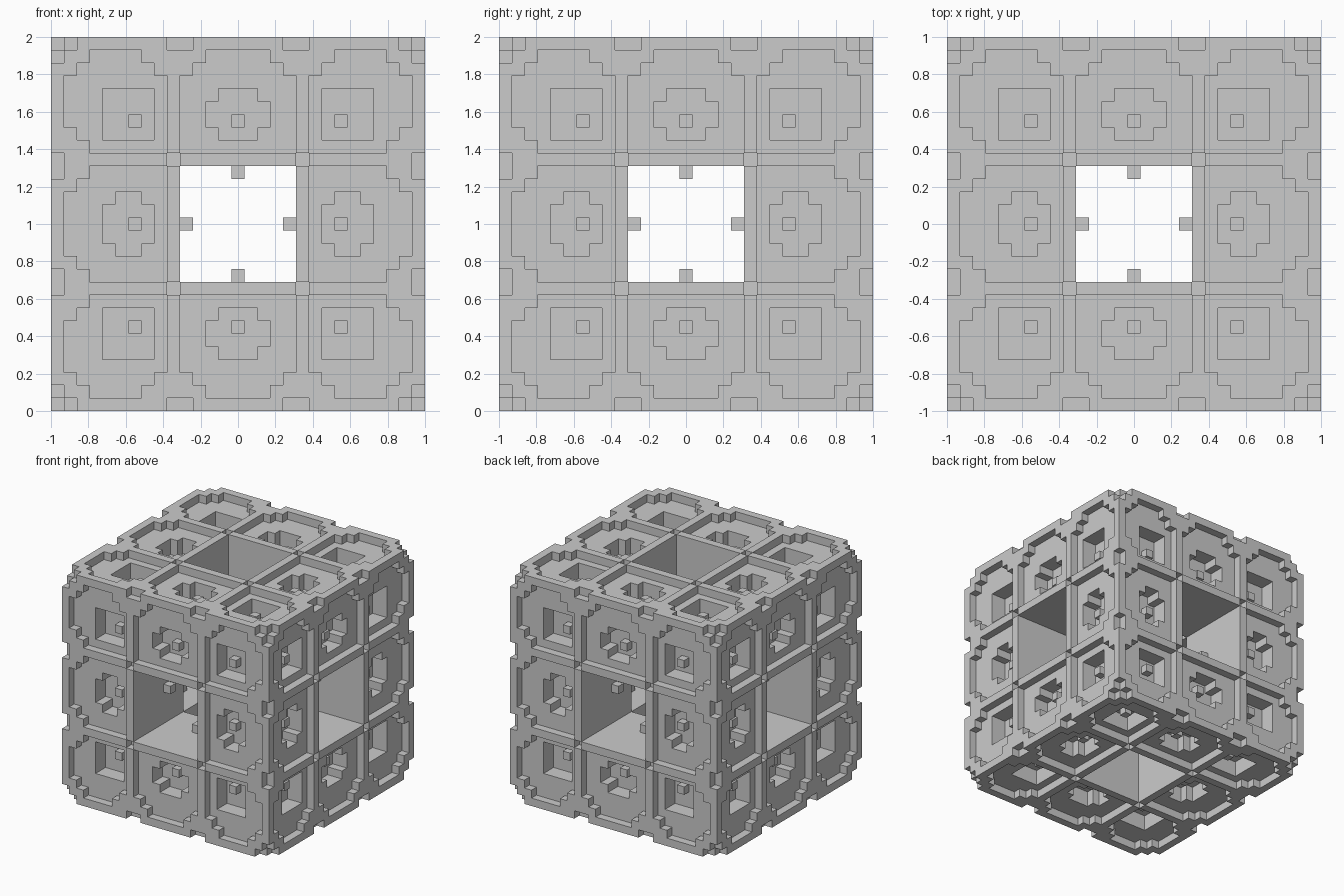
import bpy, bmesh
from mathutils import Vector

if "Cube" in bpy.data.objects:
    bpy.data.objects.remove(bpy.data.objects["Cube"])

N = 29                 # blocks along each side
S = 2.0 / N            # block size
HOLE = 10              # first folded index inside the tunnels

# Shallow panel outline: row -> (first, last) column, in folded coordinates
OUTER = {1: (3, 6), 2: (2, 7), 3: (1, 8), 4: (1, 8), 5: (1, 8), 6: (1, 8),
         7: (2, 8), 8: (3, 8), 10: (3, 8), 11: (2, 8), 12: (1, 8),
         13: (1, 8), 14: (1, 8)}


def fold(i):
    return min(i, N - 1 - i)


def shallow(a, b):
    if a > b:
        a, b = b, a
    return b in OUTER and OUTER[b][0] <= a <= OUTER[b][1]


def deep(a, b):
    if a > b:
        a, b = b, a
    if not 4 <= a <= 7:
        return False
    return 4 <= b <= 7 or b >= (12 if a in (5, 6) else 13)


def solid(i, j, k):
    if not all(0 <= n < N for n in (i, j, k)):
        return False
    f = (fold(i), fold(j), fold(k))
    s = tuple(sorted(f))
    # Studs on the tunnel walls, then the three tunnels
    if s == (6, 10, 14):
        return True
    if s[1] >= HOLE:
        return False
    # Chipped corners, edge notches and notches beside the tunnel mouths
    if sum(s) <= 1 or s in ((0, 0, 9), (0, 0, 10), (0, 9, 9)):
        return False
    # Two-step recessed panels with a small stud in each
    for n in range(3):
        d, a, b = f[n], f[n - 2], f[n - 1]
        if d == 0 and shallow(a, b):
            return False
        if d in (1, 2) and deep(a, b):
            stud = d == 2 and tuple(sorted((a, b))) in ((6, 6), (6, 14))
            if not stud:
                return False
    return True


# Skin the blocks: one quad for every exposed side
bm = bmesh.new()
verts = {}


def corner(p):
    if p not in verts:
        verts[p] = bm.verts.new((p[0] * S - 1, p[1] * S - 1, p[2] * S))
    return verts[p]


filled = {(i, j, k) for i in range(N) for j in range(N) for k in range(N)
          if solid(i, j, k)}
for c in filled:
    for n in range(3):
        u, v = (n + 1) % 3, (n + 2) % 3
        for side in (0, 1):
            q = list(c)
            q[n] += 1 if side else -1
            if tuple(q) in filled:
                continue
            loop = []
            for du, dv in ((0, 0), (1, 0), (1, 1), (0, 1)):
                p = list(c)
                p[n] += side
                p[u] += du
                p[v] += dv
                loop.append(corner(tuple(p)))
            bm.faces.new(loop if side else loop[::-1])

mesh = bpy.data.meshes.new("block_sponge")
bm.to_mesh(mesh)
bm.free()
bpy.context.collection.objects.link(bpy.data.objects.new("block_sponge", mesh))
